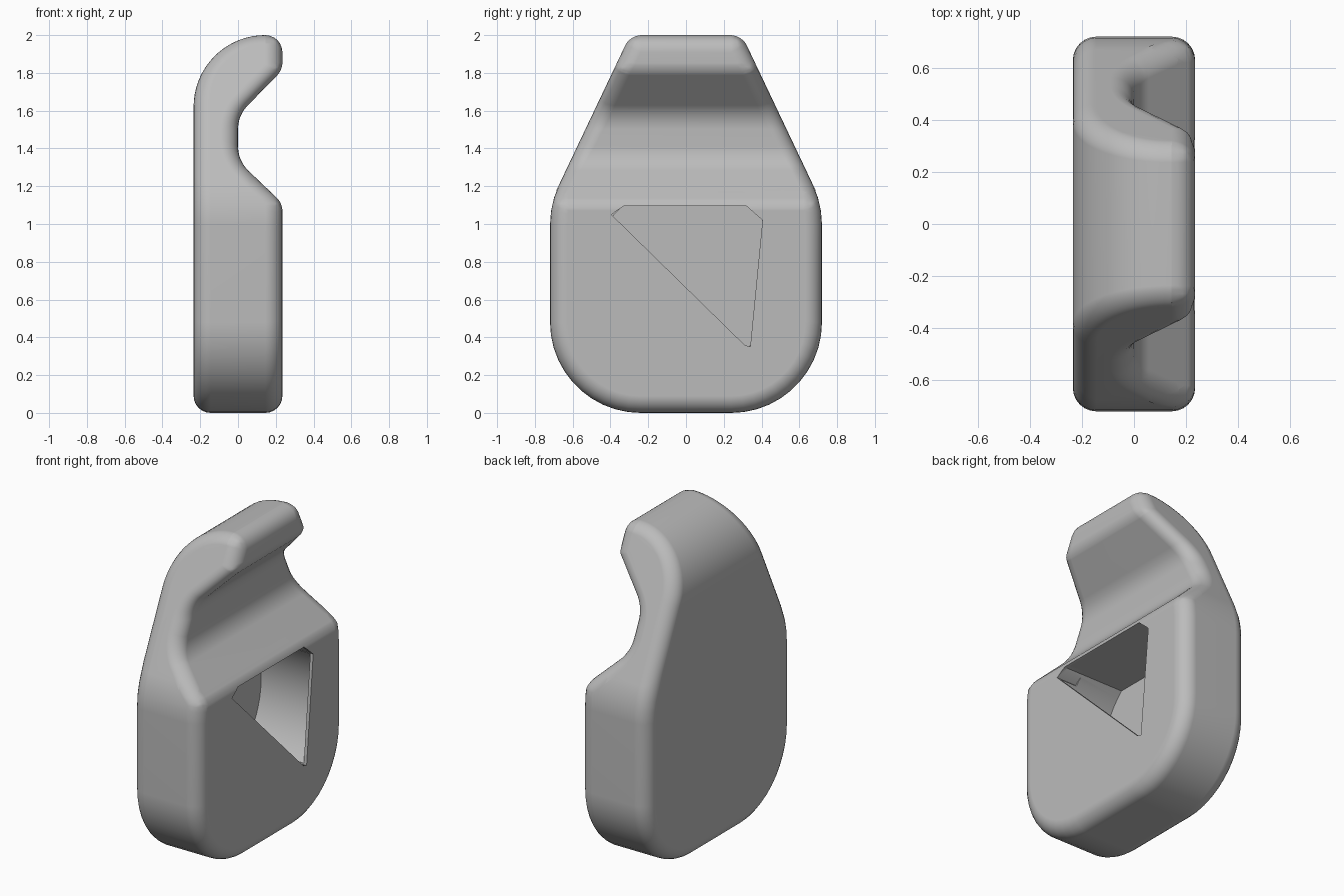
import bpy, bmesh, math
from mathutils import Vector

cube = bpy.data.objects.get("Cube")
if cube:
    bpy.data.objects.remove(cube)

EDGE_RADIUS = 0.09

grey = bpy.data.materials.new("plain_grey")
grey.use_nodes = True
grey.diffuse_color = (0.5, 0.5, 0.5, 1)
grey.node_tree.nodes["Principled BSDF"].inputs["Base Color"].default_value = (0.5, 0.5, 0.5, 1)


def rounded(corners, step=8):
    """Outline from (u, v, radius) corners, each rounded by an arc."""
    out = []
    for i, (u, v, r) in enumerate(corners):
        p = Vector((u, v))
        if r == 0:
            out.append(p)
            continue
        a = (Vector(corners[i - 1][:2]) - p).normalized()
        b = (Vector(corners[(i + 1) % len(corners)][:2]) - p).normalized()
        half = a.angle(b) / 2
        centre = p + (a + b).normalized() * (r / math.sin(half))
        start = p + a * (r / math.tan(half)) - centre
        end = p + b * (r / math.tan(half)) - centre
        turn = math.pi - 2 * half
        n = max(3, round(math.degrees(turn) / step))
        for k in range(n + 1):
            t = k / n
            out.append(centre + (start * math.sin((1 - t) * turn) + end * math.sin(t * turn)) / math.sin(turn)
                       if abs(math.sin(turn)) > 1e-4 else centre + start.lerp(end, t))
    return out


def prism(name, outline, axis, lo, hi):
    """Extrude an outline (other axis, z) along x or y."""
    bm = bmesh.new()
    place = (lambda p, d: (d, p[0], p[1])) if axis == "x" else (lambda p, d: (p[0], d, p[1]))
    rings = [[bm.verts.new(place(p, d)) for p in outline] for d in (lo, hi)]
    n = len(outline)
    bm.faces.new(rings[0])
    bm.faces.new(rings[1][::-1])
    for i in range(n):
        j = (i + 1) % n
        bm.faces.new((rings[0][i], rings[1][i], rings[1][j], rings[0][j]))
    bmesh.ops.recalc_face_normals(bm, faces=bm.faces)
    mesh = bpy.data.meshes.new(name)
    bm.to_mesh(mesh)
    bm.free()
    mesh.materials.append(grey)
    obj = bpy.data.objects.new(name, mesh)
    bpy.context.collection.objects.link(obj)
    return obj


def apply_modifier(obj, kind, **settings):
    mod = obj.modifiers.new(kind.lower(), kind)
    for key, value in settings.items():
        setattr(mod, key, value)
    bpy.context.view_layer.objects.active = obj
    bpy.ops.object.modifier_apply(modifier=mod.name)


def combine(obj, other, operation):
    apply_modifier(obj, "BOOLEAN", object=other, operation=operation, solver="EXACT")
    bpy.data.objects.remove(other)


# Hook profile seen from the side of the body
hook = rounded([(-0.235, 0, 0), (0.235, 0, 0), (0.235, 1.11, 0), (0, 1.335, 0.18),
                (0, 1.575, 0.18), (0.235, 1.815, 0), (0.235, 2, 0), (-0.235, 2, 0.379)], 5)
body = prism("hook_body", hook, "y", -0.9, 0.9)

# Tapered outline with a wide rounded base
half = [(0.72, 0, 0.48), (0.72, 1.107, 0.5), (0.296, 2, 0)]
outline = rounded(half + [(-u, v, r) for u, v, r in reversed(half)])
combine(body, prism("outline", outline, "x", -0.6, 0.6), "INTERSECT")

# Round every hard edge with one constant radius
bm = bmesh.new()
bm.from_mesh(body.data)
bmesh.ops.remove_doubles(bm, verts=bm.verts, dist=0.0005)
bmesh.ops.dissolve_limit(bm, angle_limit=0.005, verts=bm.verts, edges=bm.edges)
weight = bm.edges.layers.float.new("bevel_weight_edge")
for e in bm.edges:
    angle = e.calc_face_angle(0)
    e[weight] = min(1, math.tan(angle / 2)) if angle > math.radians(30) else 0
bm.to_mesh(body.data)
bm.free()
apply_modifier(body, "BEVEL", width=EDGE_RADIUS, segments=6, limit_method="WEIGHT",
               use_clamp_overlap=False)

# Round pocket inside, behind a thin front skin
circle = [(0.5 * math.cos(t), min(1.095, 0.725 + 0.5 * math.sin(t)))
          for t in (math.tau * (k + 0.5) / 64 for k in range(64))]
combine(body, prism("pocket", circle, "x", -0.19, 0.215), "DIFFERENCE")

# Three-sided opening into the pocket
opening = [(-0.395, 1.05), (-0.33, 1.095), (0.32, 1.095), (0.405, 1.02), (0.34, 0.35), (0.31, 0.36)]
combine(body, prism("opening", opening, "x", 0.1, 0.4), "DIFFERENCE")

# Smooth shading with crisp flats
bpy.ops.object.select_all(action="DESELECT")
body.select_set(True)
bpy.context.view_layer.objects.active = body
bpy.ops.object.shade_smooth_by_angle(angle=math.radians(35))
normals = body.modifiers.new("weighted_normals", "WEIGHTED_NORMAL")
normals.keep_sharp = True
